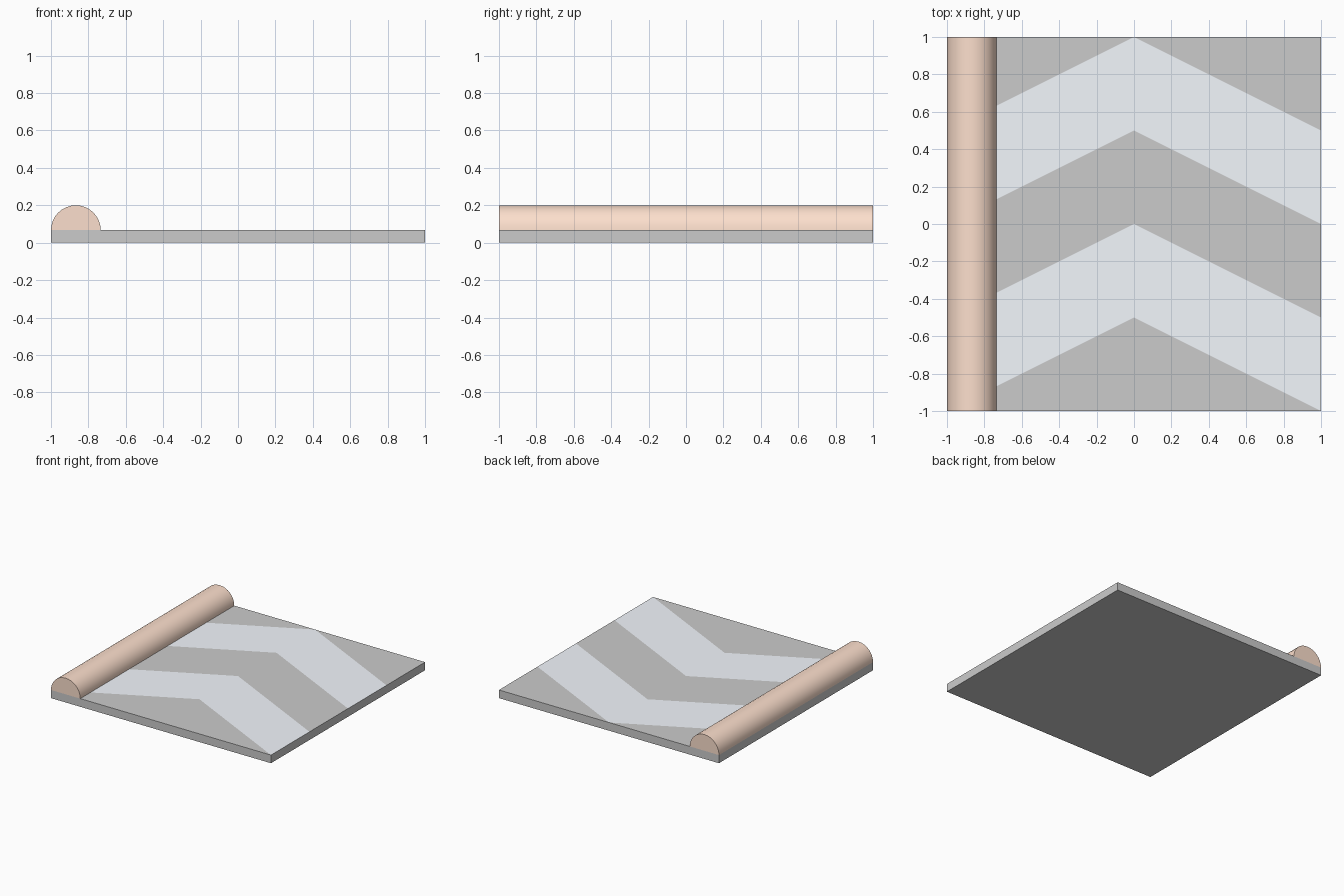
import bpy, bmesh, math

if "Cube" in bpy.data.objects:
    bpy.data.objects.remove(bpy.data.objects["Cube"])

H = 0.067          # plate thickness
R = 0.133          # rail radius
XC = -1 + R        # rail centre
XS = (XC + R, 0.0, 1.0)


def make(name, polys, color=None, smooth=False):
    bm = bmesh.new()
    for poly in polys:
        pts = list(dict.fromkeys(poly))
        if len(pts) > 2:
            bm.faces.new([bm.verts.new(p) for p in pts])
    bmesh.ops.remove_doubles(bm, verts=bm.verts, dist=1e-5)
    mesh = bpy.data.meshes.new(name)
    bm.to_mesh(mesh)
    bm.free()
    ob = bpy.data.objects.new(name, mesh)
    bpy.context.collection.objects.link(ob)
    if color:
        mat = bpy.data.materials.new(name + "_colour")
        mat.diffuse_color = (*color, 1)
        mat.use_nodes = True
        mat.node_tree.nodes["Principled BSDF"].inputs["Base Color"].default_value = mat.diffuse_color
        mesh.materials.append(mat)
    if smooth:
        bpy.ops.object.select_all(action='DESELECT')
        bpy.context.view_layer.objects.active = ob
        ob.select_set(True)
        bpy.ops.object.shade_smooth_by_angle(angle=math.radians(30))
    return ob


# Top surface: rows of points along chevron lines, back to front
rows = [[(x, 1.0, H) for x in XS]]
rows += [[(x, c - abs(x) / 2, H) for x in XS] for c in (1.0, 0.5, 0.0, -0.5)]
rows += [[(x, -1.0, H) for x in XS]]
bands = [[(b[i], b[i + 1], a[i + 1], a[i]) for i in range(2)]
         for a, b in zip(rows, rows[1:])]

# Plate: bottom, four sides and the grey bands
corners = [(-1.0, -1.0), (1.0, -1.0), (1.0, 1.0), (-1.0, 1.0)]
plate = [[(x, y, 0.0) for x, y in reversed(corners)]]
for (x0, y0), (x1, y1) in zip(corners, corners[1:] + corners[:1]):
    plate.append([(x0, y0, 0.0), (x1, y1, 0.0), (x1, y1, H), (x0, y0, H)])
for k in (0, 2, 4):
    plate += bands[k]
make("plate", plate)

# Painted chevrons, flush with the plate
make("chevrons", bands[1] + bands[3], (0.9, 0.94, 0.99))

# Half-round rail along the left edge
N = 16
arc = [(XC + R * math.cos(math.pi * i / N), H + R * math.sin(math.pi * i / N))
       for i in range(N + 1)]
rail = [[(x0, -1.0, z0), (x0, 1.0, z0), (x1, 1.0, z1), (x1, -1.0, z1)]
        for (x0, z0), (x1, z1) in zip(arc, arc[1:])]
rail.append([(x, -1.0, z) for x, z in arc])
rail.append([(x, 1.0, z) for x, z in reversed(arc)])
for i, face in enumerate(rail[:N]):
    rail[i] = face[::-1]
rail[N] = rail[N]
make("rail", rail, (0.98, 0.74, 0.61), smooth=True)

# Consistent outward normals on the rail
mesh = bpy.data.objects["rail"].data
bm = bmesh.new()
bm.from_mesh(mesh)
bmesh.ops.recalc_face_normals(bm, faces=bm.faces)
bm.to_mesh(mesh)
bm.free()
